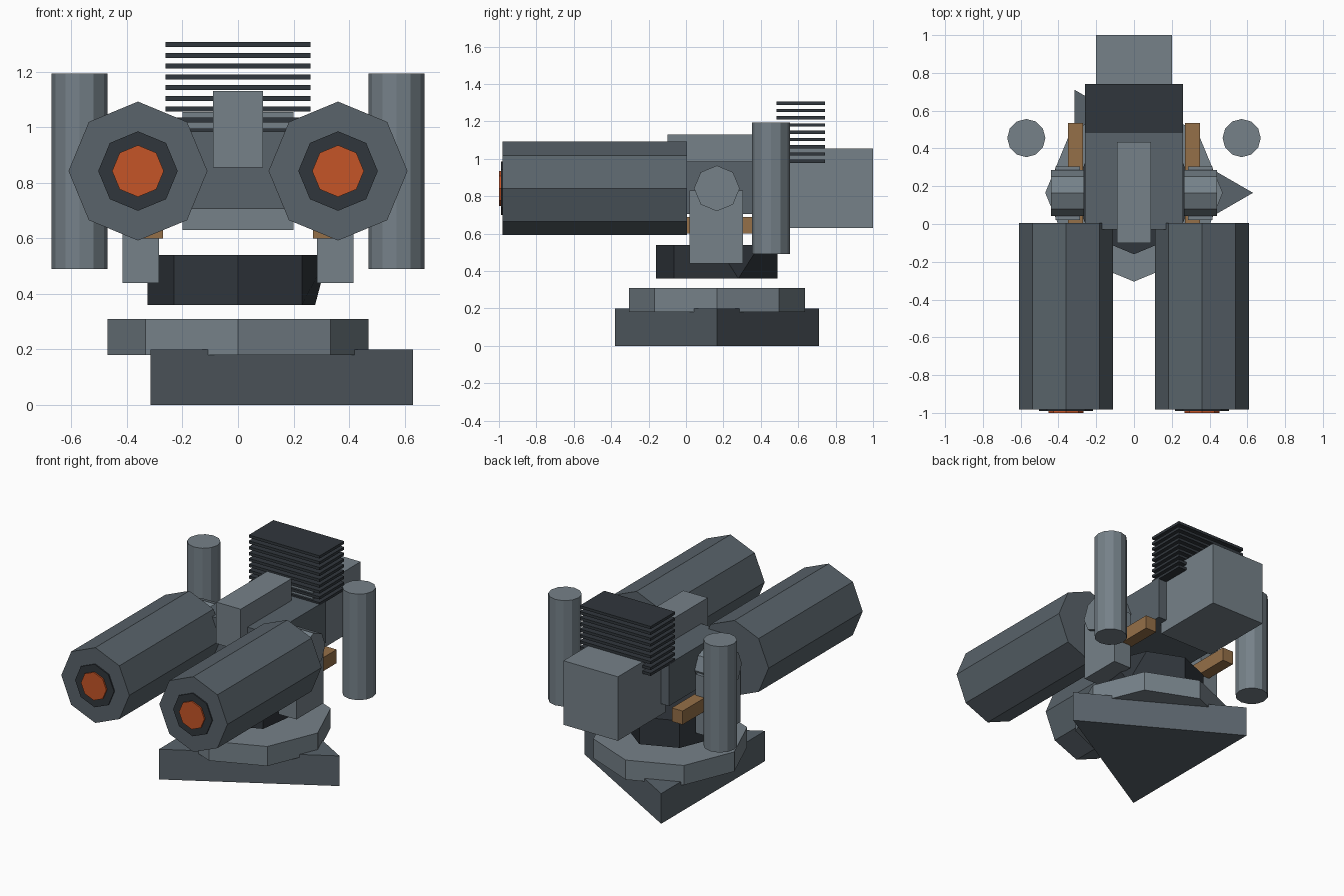
import bpy, bmesh
from math import sin, cos, pi
from mathutils import Vector

if "Cube" in bpy.data.objects:
    bpy.data.objects.remove(bpy.data.objects["Cube"])


def material(name, rgb):
    m = bpy.data.materials.new(name)
    m.diffuse_color = (*rgb, 1)
    m.use_nodes = True
    m.node_tree.nodes["Principled BSDF"].inputs["Base Color"].default_value = m.diffuse_color
    return m


STEEL = material("steel", (0.10, 0.125, 0.145))
LIGHT = material("light_steel", (0.18, 0.22, 0.25))
DARK = material("dark_steel", (0.03, 0.037, 0.045))
BRASS = material("brass", (0.30, 0.16, 0.065))
GLOW = material("glow", (0.56, 0.09, 0.02))


def finish(name, bm, mat):
    bmesh.ops.recalc_face_normals(bm, faces=bm.faces)
    me = bpy.data.meshes.new(name)
    bm.to_mesh(me)
    bm.free()
    me.materials.append(mat)
    ob = bpy.data.objects.new(name, me)
    bpy.context.collection.objects.link(ob)
    return ob


def box(name, x, y, z, mat):
    bm = bmesh.new()
    bmesh.ops.create_cube(bm, size=1)
    for v in bm.verts:
        v.co = Vector([(r[0] + r[1]) / 2 + c * (r[1] - r[0]) for c, r in zip(v.co, (x, y, z))])
    return finish(name, bm, mat)


def prism(name, axis, center, span, radius, sides, mat, weld=None):
    """Regular prism along axis (0, 1, 2), first corner on the next free axis."""
    a, b = [i for i in range(3) if i != axis]
    bm = bmesh.new()
    rings = []
    for t in span:
        ring = []
        for i in range(sides):
            co = [0, 0, 0]
            co[axis] = t
            co[a] = center[0] + radius * cos(2 * pi * i / sides)
            co[b] = center[1] + radius * sin(2 * pi * i / sides)
            ring.append(bm.verts.new(co))
        bm.faces.new(ring)
        rings.append(ring)
    for i in range(sides):
        j = (i + 1) % sides
        bm.faces.new((rings[0][i], rings[0][j], rings[1][j], rings[1][i]))
    if weld:
        pair = [rings[0][k] for k in weld]
        bmesh.ops.pointmerge(bm, verts=pair, merge_co=(pair[0].co + pair[1].co) / 2)
    return finish(name, bm, mat)


# Base, turntable and collar with one chipped lower corner
prism("base", 2, (0, 0.165), (0, 0.2), 0.63, 3, STEEL)
prism("turntable", 2, (0, 0.165), (0.18, 0.31), 0.47, 8, LIGHT)
prism("collar", 2, (0, 0.165), (0.36, 0.54), 0.325, 8, DARK, weld=(0, 1))

# Central housing
box("receiver", (-0.26, 0.26), (-0.03, 0.55), (0.705, 0.985), STEEL)
box("rear_block", (-0.2, 0.2), (0.5, 1.0), (0.63, 1.055), LIGHT)
box("top_sight", (-0.09, 0.09), (-0.1, 0.435), (0.855, 1.13), LIGHT)

# Cooling fin stack
for i in range(9):
    z = 0.987 + i * 0.0388
    box(f"cooling_fin_{i + 1}", (-0.26, 0.26), (0.485, 0.742), (z - 0.009, z + 0.009), DARK)

# Mirrored barrels, mounts, rails and canisters
for s, side in ((-1, "left"), (1, "right")):
    def mx(lo, hi):
        return sorted((s * lo, s * hi))
    c = (s * 0.36, 0.842)
    prism(f"{side}_barrel", 1, c, (-0.982, 0.005), 0.25, 8, STEEL)
    prism(f"{side}_muzzle", 1, c, (-0.97, -0.99), 0.143, 8, DARK)
    prism(f"{side}_muzzle_core", 1, c, (-0.97, -1.0), 0.093, 8, GLOW)
    box(f"{side}_yoke_arm", mx(0.285, 0.415), (0.02, 0.305), (0.44, 0.83), LIGHT)
    prism(f"{side}_trunnion", 0, (0.165, 0.842), mx(0.265, 0.44), 0.122, 8, LIGHT)
    box(f"{side}_rail", mx(0.27, 0.35), (0.0, 0.535), (0.6, 0.69), BRASS)
    prism(f"{side}_canister", 2, (s * 0.57, 0.455), (0.49, 1.193), 0.101, 12, LIGHT)
